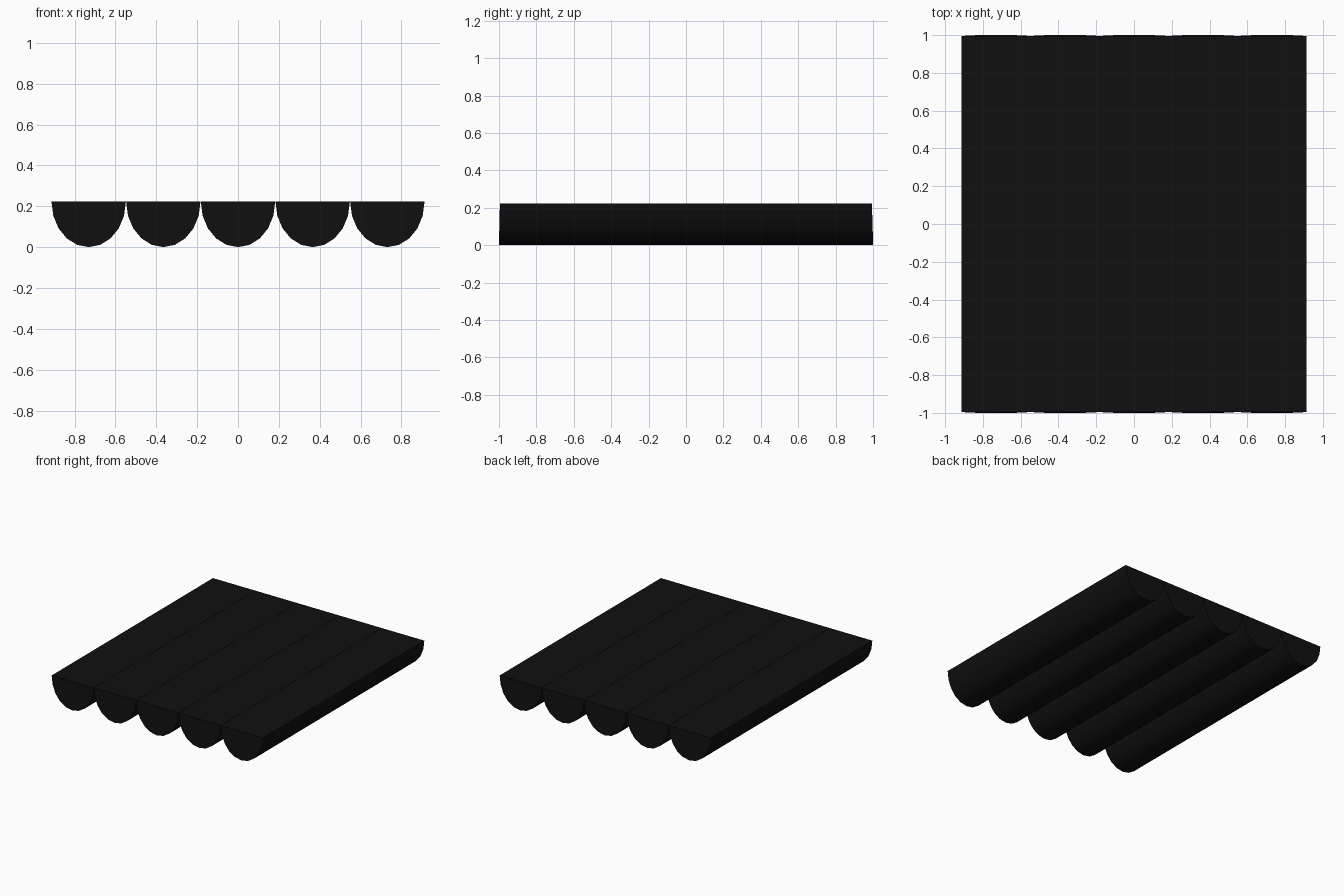
import bpy, bmesh, math

if "Cube" in bpy.data.objects:
    bpy.data.objects.remove(bpy.data.objects["Cube"])

RX, RZ, PITCH, SEG = 0.182, 0.222, 0.3655, 10

black = bpy.data.materials.new("black")
black.diffuse_color = (0.005, 0.005, 0.005, 1)
black.use_nodes = True
black.node_tree.nodes["Principled BSDF"].inputs["Base Color"].default_value = black.diffuse_color


def half_roll(name, x):
    """Half-elliptical bar along y, flat side up, ends very slightly eased at the corners."""
    bm = bmesh.new()
    rings = []
    for side in (-1, 1):
        ring = []
        for i in range(SEG + 1):
            a = math.pi * i / SEG
            c = math.cos(a)
            y = side * (1 - 0.005 * c ** 4)
            ring.append(bm.verts.new((RX * c, y, RZ * (1 - math.sin(a)))))
        rings.append(ring)
    front, back = rings
    n = SEG + 1
    for i in range(n):
        j = (i + 1) % n
        bm.faces.new((front[i], front[j], back[j], back[i]))
    bm.faces.new(front)
    bm.faces.new(back)
    bmesh.ops.recalc_face_normals(bm, faces=bm.faces)
    mesh = bpy.data.meshes.new(name)
    bm.to_mesh(mesh)
    bm.free()
    mesh.materials.append(black)
    ob = bpy.data.objects.new(name, mesh)
    ob.location.x = x
    bpy.context.collection.objects.link(ob)
    # Smooth round underside, crisp rims
    bpy.ops.object.select_all(action='DESELECT')
    ob.select_set(True)
    bpy.context.view_layer.objects.active = ob
    bpy.ops.object.shade_smooth_by_angle(angle=math.radians(35))


# Five parallel bars side by side
for k in range(-2, 3):
    half_roll(f"half_round_bar_{k + 3}", k * PITCH)
